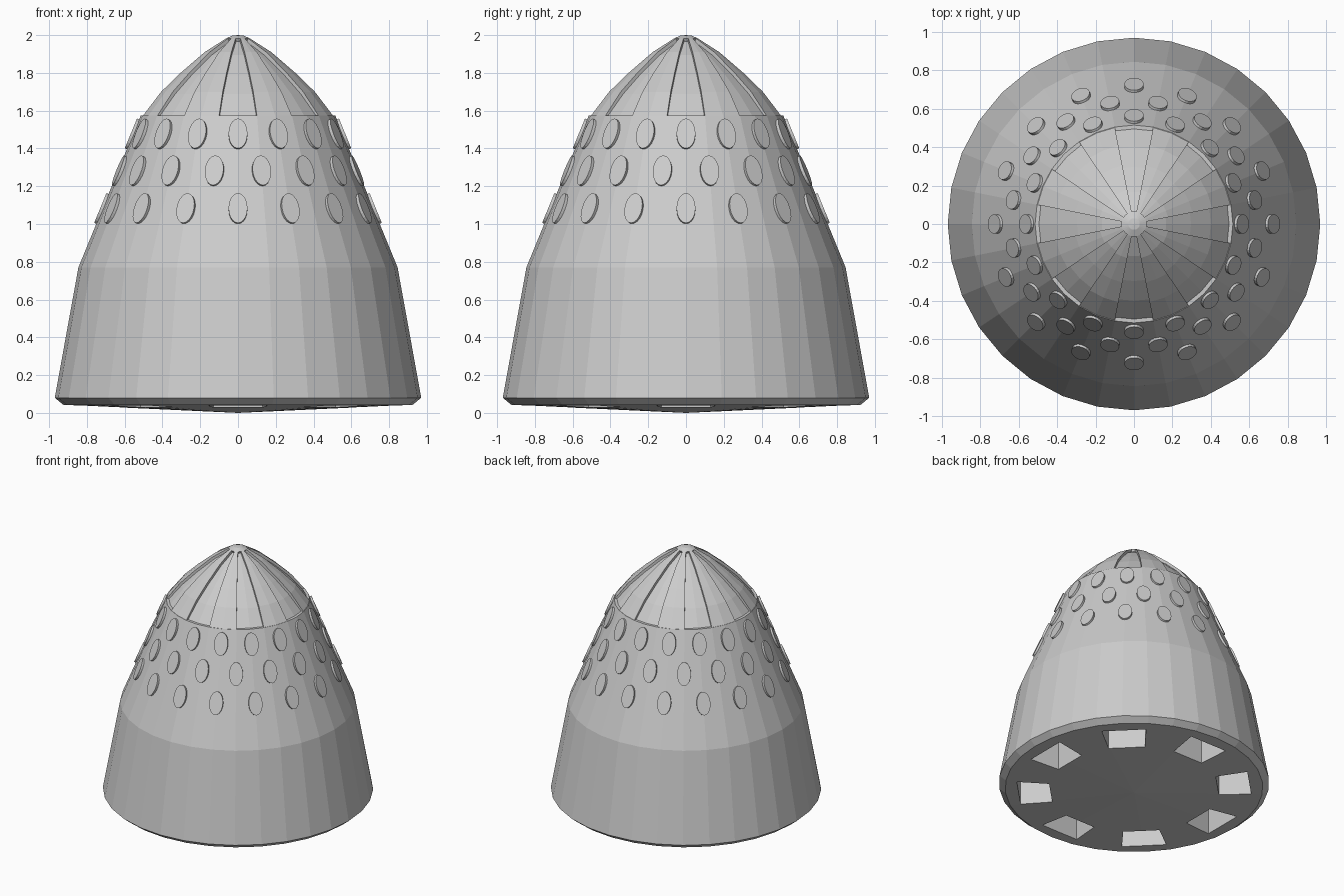
import bpy, bmesh, math
from mathutils import Matrix, Vector

if "Cube" in bpy.data.objects:
    bpy.data.objects.remove(bpy.data.objects["Cube"])

SIDES = 32
STEP = 2 * math.pi / SIDES

grey = bpy.data.materials.new("plain_grey")
grey.diffuse_color = (0.6, 0.6, 0.6, 1)
grey.use_nodes = True
grey.node_tree.nodes["Principled BSDF"].inputs["Base Color"].default_value = grey.diffuse_color


def finish(bm, name):
    bmesh.ops.recalc_face_normals(bm, faces=bm.faces)
    me = bpy.data.meshes.new(name)
    bm.to_mesh(me)
    bm.free()
    me.materials.append(grey)
    ob = bpy.data.objects.new(name, me)
    bpy.context.collection.objects.link(ob)
    return ob


def polar(r, a, z):
    return Vector((r * math.cos(a), r * math.sin(a), z))


def lathe(profile, name):
    """Closed turned solid; first and last profile points lie on the axis."""
    bm = bmesh.new()
    bottom = bm.verts.new((0, 0, profile[0][1]))
    top = bm.verts.new((0, 0, profile[-1][1]))
    rings = [[bm.verts.new(polar(r, i * STEP, z)) for i in range(SIDES)]
             for r, z in profile[1:-1]]
    for i in range(SIDES):
        j = (i + 1) % SIDES
        bm.faces.new((bottom, rings[0][j], rings[0][i]))
        bm.faces.new((top, rings[-1][i], rings[-1][j]))
        for a, b in zip(rings, rings[1:]):
            bm.faces.new((a[i], a[j], b[j], b[i]))
    return finish(bm, name)


# Outer nose curve, and the groove floor just inside it
outer = [(0.512, 1.575), (0.415, 1.70), (0.31, 1.80), (0.18, 1.91), (0.065, 1.982)]
floor = [(0.495, 1.575), (0.40, 1.688), (0.297, 1.786), (0.168, 1.894), (0.055, 1.965)]

# Body with groove floor and rounded tip
body = lathe([(0, 0), (0.925, 0.043), (0.97, 0.08), (0.845, 0.77), (0.515, 1.575)]
             + floor + [(0.065, 1.982), (0.03, 1.997), (0, 2.0)], "body")

# Eight pockets cut into the underside
bm = bmesh.new()
for k in range(8):
    rot = Matrix.Rotation(k * math.pi / 4, 3, 'Z')
    corners = [(0.60, -0.13), (0.83, -0.16), (0.83, 0.16), (0.60, 0.13)]
    lo = [bm.verts.new(rot @ Vector((x, y, -0.1))) for x, y in corners]
    hi = [bm.verts.new(rot @ Vector((x, y, 0.28))) for x, y in corners]
    bm.faces.new(lo[::-1])
    bm.faces.new(hi)
    for i in range(4):
        j = (i + 1) % 4
        bm.faces.new((lo[i], lo[j], hi[j], hi[i]))
cutter = finish(bm, "pocket_cutter")
cutter.hide_render = True
mod = body.modifiers.new("pockets", 'BOOLEAN')
mod.operation = 'DIFFERENCE'
mod.solver = 'EXACT'
mod.object = cutter
bpy.context.view_layer.update()
deps = bpy.context.evaluated_depsgraph_get()
cut_mesh = bpy.data.meshes.new_from_object(body.evaluated_get(deps))
body.modifiers.clear()
body.data = cut_mesh
bpy.data.objects.remove(cutter)

# Raised nose panels between the grooves
bm = bmesh.new()
for k in range(8):
    start = k * 4 + 1
    slices = []
    for s in range(3):
        a = (start + s) * STEP
        slices.append([bm.verts.new(polar(r, a, z)) for r, z in outer + floor[::-1]])
    n = len(outer)
    m = 2 * n
    for a, b in zip(slices, slices[1:]):
        for i in range(m):
            j = (i + 1) % m
            bm.faces.new((a[i], b[i], b[j], a[j]))
    for s in (slices[0], slices[2]):
        for i in range(n - 1):
            bm.faces.new((s[i], s[i + 1], s[m - 2 - i], s[m - 1 - i]))
finish(bm, "nose_panels")

# Three staggered rows of thin oval studs lying on the slope
slope = math.atan2(0.845 - 0.515, 1.575 - 0.77)
bm = bmesh.new()
for z, shift in ((1.08, 0), (1.28, 0.5), (1.475, 0)):
    r = 0.845 - (z - 0.77) * math.tan(slope)
    for k in range(16):
        a = (k + shift) * 2 * math.pi / 16
        place = (Matrix.Rotation(a, 4, 'Z') @ Matrix.Translation((r, 0, z))
                 @ Matrix.Rotation(math.pi / 2 - slope, 4, 'Y')
                 @ Matrix.Diagonal((0.085, 0.05, 1, 1)))
        bmesh.ops.create_cone(bm, cap_ends=True, segments=20, radius1=1,
                              radius2=1, depth=0.024, matrix=place)
finish(bm, "oval_studs")
